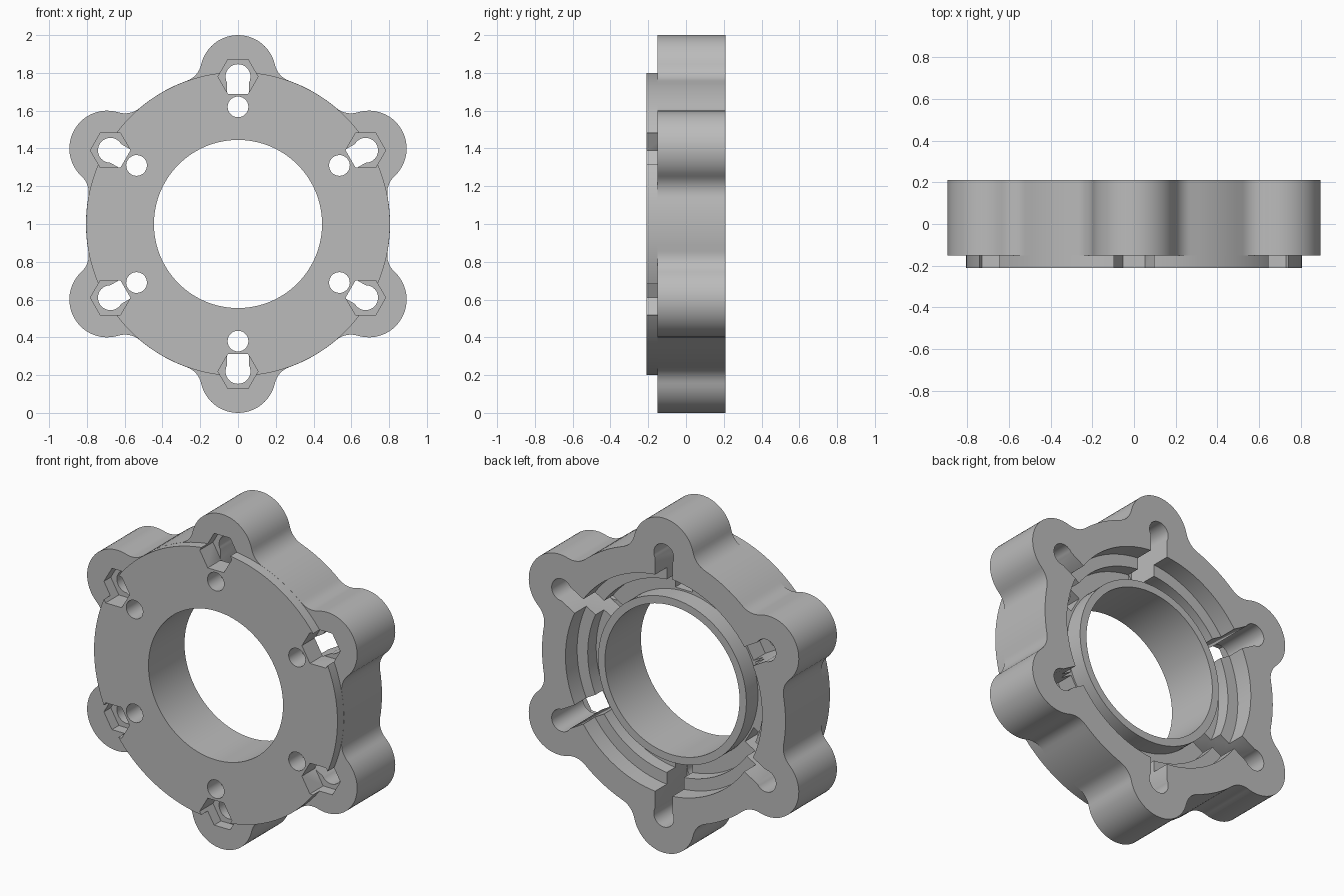
import bpy, bmesh
from math import sin, cos, acos, atan2, pi, radians

cube = bpy.data.objects.get("Cube")
if cube:
    bpy.data.objects.remove(cube, do_unlink=True)

grey = bpy.data.materials.new("plain grey")
grey.use_nodes = True
grey.diffuse_color = (0.5, 0.5, 0.5, 1)
grey.node_tree.nodes["Principled BSDF"].inputs["Base Color"].default_value = (0.5, 0.5, 0.5, 1)

DISC, LOBE_AT, LOBE, FILLET = 0.805, 0.8, 0.2, 0.12
FRONT, STEP, BACK = -0.21, -0.15, 0.21


def arc(cx, cy, r, a, b, n):
    """Points along an arc from angle a to angle b."""
    return [(cx + r * cos(a + (b - a) * i / n), cy + r * sin(a + (b - a) * i / n)) for i in range(n + 1)]


def turn(pts, a):
    return [(x * cos(a) - y * sin(a), x * sin(a) + y * cos(a)) for x, y in pts]


def six(pts):
    """Six copies of an outline around the axis, the first pointing up."""
    return [turn(pts, pi / 2 + k * pi / 3) for k in range(6)]


def finish(name, bm):
    bmesh.ops.recalc_face_normals(bm, faces=bm.faces)
    mesh = bpy.data.meshes.new(name)
    bm.to_mesh(mesh)
    bm.free()
    mesh.materials.append(grey)
    ob = bpy.data.objects.new(name, mesh)
    bpy.context.collection.objects.link(ob)
    return ob


def prism(name, outlines, y0, y1):
    """Extrude outlines along the depth axis."""
    bm = bmesh.new()
    for pts in outlines:
        face = bm.faces.new([bm.verts.new((x, y0, z + 1)) for x, z in pts])
        new = bmesh.ops.extrude_face_region(bm, geom=[face])["geom"]
        bmesh.ops.translate(bm, vec=(0, y1 - y0, 0), verts=[v for v in new if isinstance(v, bmesh.types.BMVert)])
    return finish(name, bm)


def lathe(name, profile, steps=96):
    """Spin a (radius, depth) profile about the axis."""
    bm = bmesh.new()
    vs = [bm.verts.new((r, y, 1)) for r, y in profile]
    es = [bm.edges.new(p) for p in zip(vs, vs[1:])]
    bmesh.ops.spin(bm, geom=vs + es, cent=(0, 0, 1), axis=(0, 1, 0), angle=2 * pi, steps=steps)
    bmesh.ops.remove_doubles(bm, verts=bm.verts, dist=0.0001)
    return finish(name, bm)


def combine(target, tool, operation):
    mod = target.modifiers.new("join", "BOOLEAN")
    mod.operation, mod.object, mod.solver = operation, tool, "EXACT"
    bpy.context.view_layer.objects.active = target
    bpy.ops.object.modifier_apply(modifier=mod.name)
    bpy.data.objects.remove(tool, do_unlink=True)


# Outline of one lobe: tip arc, concave fillet, valley arc, then mirrored
d = DISC + FILLET
theta = acos((d * d + LOBE_AT ** 2 - (LOBE + FILLET) ** 2) / (2 * d * LOBE_AT))
fx, fy = d * cos(theta), d * sin(theta)
phi = atan2(fy, fx - LOBE_AT)
half = arc(LOBE_AT, 0, LOBE, 0, phi, 12)
half += arc(fx, fy, FILLET, phi + pi, theta + pi, 8)[1:]
half += arc(0, 0, DISC, theta, pi / 6, 4)[1:]
sector = [(x, -y) for x, y in reversed(half[1:])] + half[:-1]
outline = [p for part in six(sector) for p in part]

# Lobed body with the raised round front
body = prism("lobed_flange", [outline], STEP, BACK)
front = prism("front_disc", [arc(0, 0, DISC - 0.0005, 0, 2 * pi, 144)[:-1]], FRONT, 0)
combine(body, front, "UNION")

# Centre bore, collar and stepped recess in the back
bore = lathe("bore_cutter", [(0, -0.3), (0.445, -0.3), (0.445, 0.13), (0.49, 0.13), (0.49, 0.02),
                             (0.58, 0.02), (0.58, 0.1), (0.65, 0.1), (0.65, 0.3), (0, 0.3)])
combine(body, bore, "DIFFERENCE")

# Radial keyhole slots from the back
slot = [(0.5, -0.057)] + arc(0.78, 0, 0.066, -radians(120), radians(120), 20) + [(0.5, 0.057)]
combine(body, prism("slot_cutter", six(slot), -0.09, 0.3), "DIFFERENCE")

# Hexagonal nut pockets in the front
nut = arc(0.78, 0, 0.106, pi / 6, 2 * pi + pi / 6, 6)[:-1]
combine(body, prism("pocket_cutter", six(nut), -0.3, -0.085), "DIFFERENCE")

# Round bolt holes
hole = arc(0.62, 0, 0.055, 0, 2 * pi, 28)[:-1]
combine(body, prism("hole_cutter", six(hole), -0.3, 0.06), "DIFFERENCE")

# Smooth curved walls, sharp rims
bpy.ops.object.select_all(action="DESELECT")
body.select_set(True)
bpy.context.view_layer.objects.active = body
bpy.ops.object.shade_smooth_by_angle(angle=radians(30))
